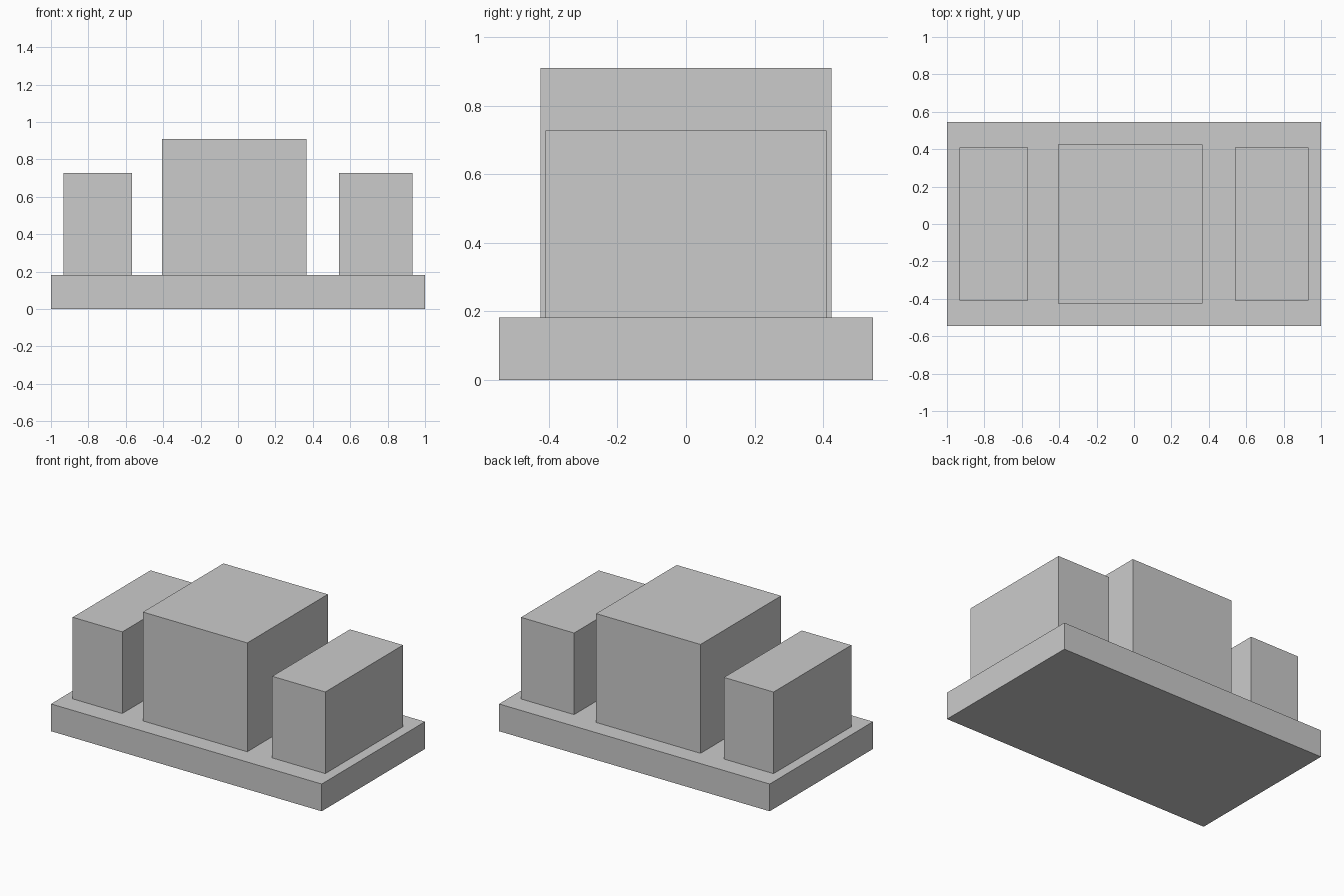
import bpy
import bmesh
from mathutils import Matrix, Vector

if "Cube" in bpy.data.objects:
    bpy.data.objects.remove(bpy.data.objects["Cube"])


def box(name, x, y, z):
    """Axis-aligned box from (min, max) ranges."""
    lo, hi = Vector((x[0], y[0], z[0])), Vector((x[1], y[1], z[1]))
    bm = bmesh.new()
    bmesh.ops.create_cube(bm, size=1, matrix=Matrix.Diagonal((*(hi - lo), 1)))
    mesh = bpy.data.meshes.new(name)
    bm.to_mesh(mesh)
    bm.free()
    obj = bpy.data.objects.new(name, mesh)
    obj.location = (lo + hi) / 2
    bpy.context.collection.objects.link(obj)
    return obj


BASE_TOP = 0.182

# Base slab
box("base", (-1, 1), (-0.545, 0.545), (0, BASE_TOP))

# Three blocks standing on the slab: name, x range, half depth, top
for name, x, depth, top in (
    ("left_block", (-0.934, -0.568), 0.41, 0.727),
    ("centre_block", (-0.405, 0.366), 0.425, 0.909),
    ("right_block", (0.54, 0.932), 0.41, 0.727),
):
    box(name, x, (-depth, depth), (BASE_TOP, top))
